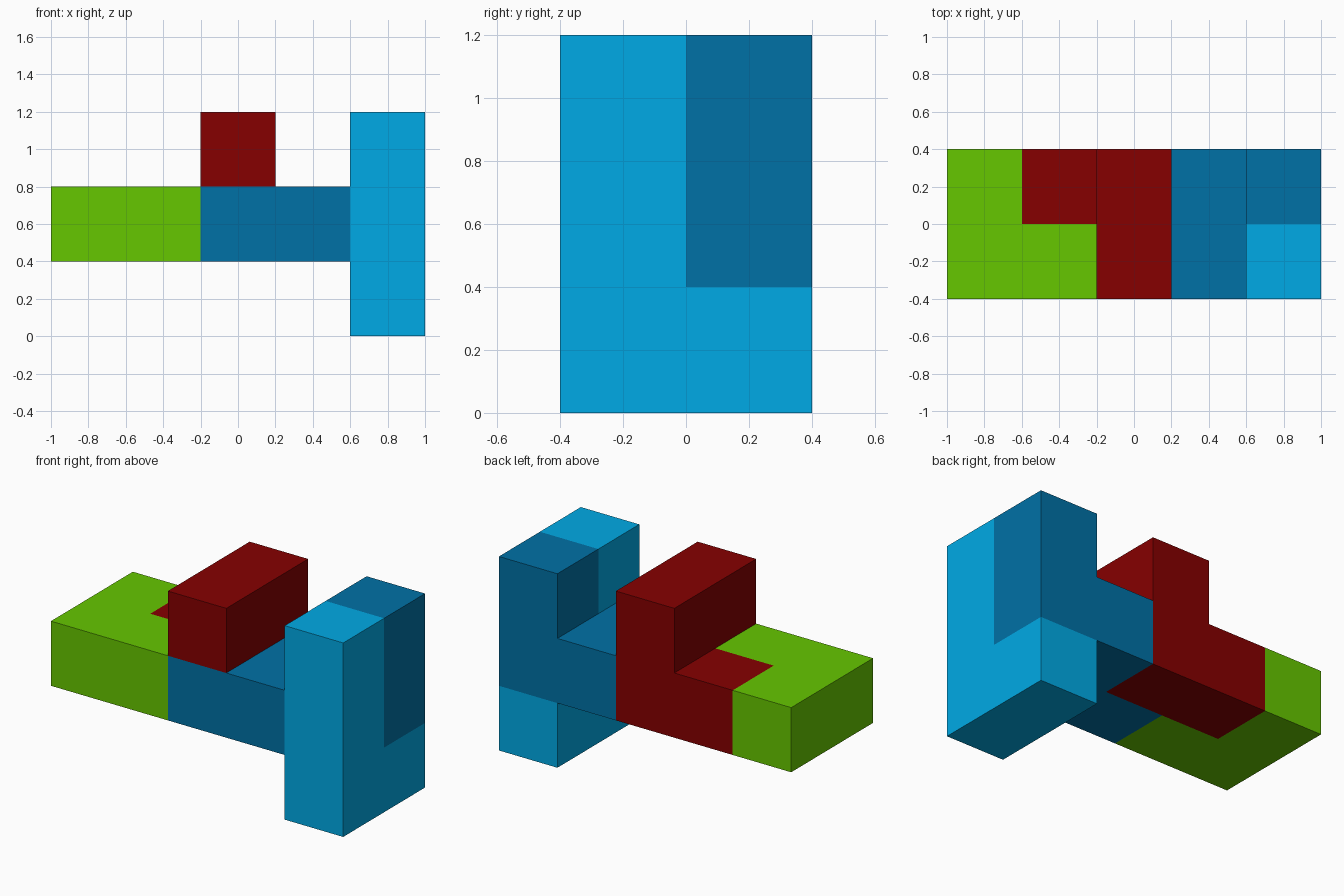
import bpy
import bmesh
import math

if "Cube" in bpy.data.objects:
    bpy.data.objects.remove(bpy.data.objects["Cube"])

CELL = 0.4


def linear(c):
    c /= 255
    return c / 12.92 if c <= 0.04045 else ((c + 0.055) / 1.055) ** 2.4


def puzzle_piece(name, colour_name, rgb, cells):
    """Join unit cells (x, y, z index) into one closed solid."""
    bm = bmesh.new()
    filled = set(cells)
    for cell in cells:
        for axis in range(3):
            for side in (0, 1):
                near = list(cell)
                near[axis] += 2 * side - 1
                if tuple(near) in filled:
                    continue
                # Outer face of the cell, wound so its normal points outward
                loop = ((0, 0), (1, 0), (1, 1), (0, 1))
                verts = []
                for a, b in loop if side else loop[::-1]:
                    p = list(cell)
                    p[axis] += side
                    p[(axis + 1) % 3] += a
                    p[(axis + 2) % 3] += b
                    verts.append(bm.verts.new(((p[0] - 2.5) * CELL,
                                               (p[1] - 1) * CELL,
                                               p[2] * CELL)))
                bm.faces.new(verts)
    bmesh.ops.remove_doubles(bm, verts=bm.verts, dist=1e-4)
    bmesh.ops.dissolve_limit(bm, angle_limit=math.radians(1),
                             verts=bm.verts, edges=bm.edges)
    mesh = bpy.data.meshes.new(name)
    bm.to_mesh(mesh)
    bm.free()
    mat = bpy.data.materials.new(colour_name)
    mat.diffuse_color = (*[linear(c) for c in rgb], 1)
    mat.use_nodes = True
    mat.node_tree.nodes["Principled BSDF"].inputs["Base Color"].default_value = mat.diffuse_color
    mesh.materials.append(mat)
    bpy.context.collection.objects.link(bpy.data.objects.new(name, mesh))


# Flat corner piece on the left
puzzle_piece("corner_piece", "green", (102, 199, 0),
             [(0, 0, 1), (1, 0, 1), (0, 1, 1)])

# Twisted piece rising over the middle
puzzle_piece("top_piece", "dark red", (134, 0, 0),
             [(1, 1, 1), (2, 1, 1), (2, 1, 2), (2, 0, 2)])

# Stepped piece linking the middle to the upright
puzzle_piece("link_piece", "dark blue", (0, 113, 166),
             [(2, 0, 1), (3, 0, 1), (3, 1, 1), (4, 1, 1), (4, 1, 2)])

# Upright piece with a foot on the right
puzzle_piece("upright_piece", "light blue", (0, 170, 230),
             [(4, 0, 0), (4, 0, 1), (4, 0, 2), (4, 1, 0)])
